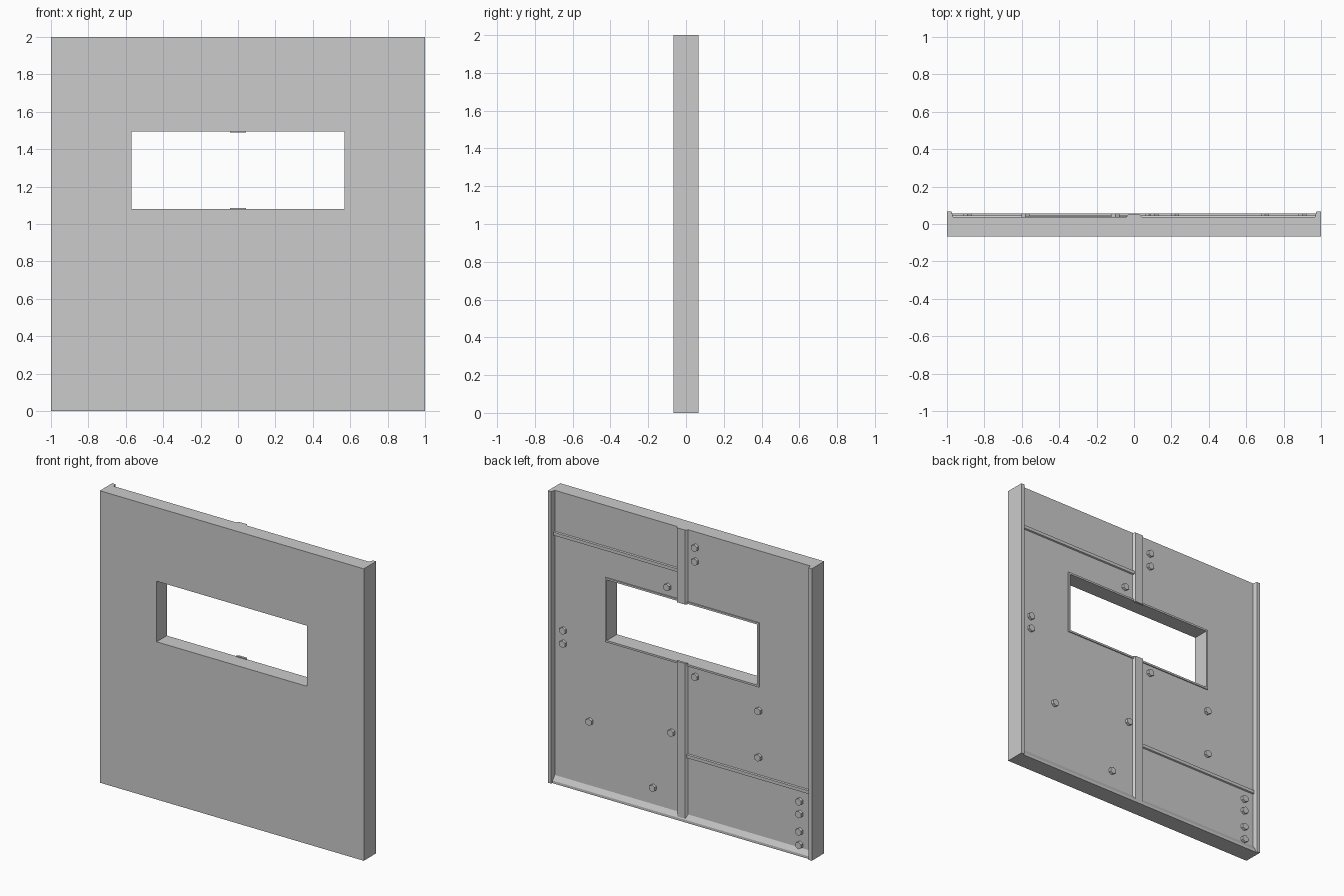
import bpy, bmesh, math
from mathutils import Matrix

if "Cube" in bpy.data.objects:
    bpy.data.objects.remove(bpy.data.objects["Cube"])

FRONT, BACK, RIM = -0.067, 0.037, 0.067


def finish(name, bm):
    bmesh.ops.recalc_face_normals(bm, faces=bm.faces)
    me = bpy.data.meshes.new(name)
    bm.to_mesh(me)
    bm.free()
    ob = bpy.data.objects.new(name, me)
    bpy.context.collection.objects.link(ob)
    return ob


def prism(name, profile, axis, a, b):
    """Extrude a profile: (y, z) points along x, or (x, y) points along z."""
    bm = bmesh.new()
    place = (lambda p, t: (t, p[0], p[1])) if axis == 'x' else (lambda p, t: (p[0], p[1], t))
    lo = [bm.verts.new(place(p, a)) for p in profile]
    hi = [bm.verts.new(place(p, b)) for p in profile]
    n = len(profile)
    bm.faces.new(lo)
    bm.faces.new(hi)
    for i in range(n):
        j = (i + 1) % n
        bm.faces.new((lo[i], lo[j], hi[j], hi[i]))
    return finish(name, bm)


def frame(name, outer, inner, y0, y1):
    """Rectangular ring; rectangles are (half width, z low, z high)."""
    bm = bmesh.new()
    rings = []
    for w, z0, z1 in (outer, inner):
        for y in (y0, y1):
            rings.append([bm.verts.new(c) for c in
                          ((-w, y, z0), (w, y, z0), (w, y, z1), (-w, y, z1))])
    of, ob, nf, nb = rings
    for r, s in ((of, nf), (nf, nb), (nb, ob), (ob, of)):
        for i in range(4):
            j = (i + 1) % 4
            bm.faces.new((r[i], r[j], s[j], s[i]))
    return finish(name, bm)


# Wall slab with window opening, and the thin raised rim on its back
frame("wall_slab", (1.0, 0.0, 2.0), (0.57, 1.08, 1.495), FRONT, BACK)
frame("window_rim", (0.583, 1.067, 1.508), (0.57, 1.08, 1.495), BACK, BACK + 0.007)

# Side flanges
for side, s in (("left", -1), ("right", 1)):
    prism(side + "_flange",
          [(s, BACK), (s, RIM), (s * 0.975, RIM), (s * 0.968, BACK)], 'z', 0.0, 2.0)

# Sloped bottom ledge
prism("bottom_ledge", [(BACK, 0.0), (0.056, 0.0), (0.056, 0.018), (BACK, 0.05)],
      'x', -0.972, 0.972)

# Central strip, broken by the window
strip = [(-0.042, BACK), (-0.03, 0.053), (0.03, 0.053), (0.042, BACK)]
prism("lower_strip", strip, 'z', 0.018, 1.086)
prism("upper_strip", strip, 'z', 1.49, 2.0)

# Horizontal plate seams
for name, z, a, b in (("upper_seam", 1.705, 0.035, 0.972), ("lower_seam", 0.45, -0.972, -0.035)):
    prism(name, [(BACK, z - 0.015), (BACK + 0.009, z - 0.011),
                 (BACK + 0.009, z + 0.011), (BACK, z + 0.015)], 'x', a, b)

# Hexagonal bolts
bolts = [(-0.10, 1.895), (-0.10, 1.80), (0.11, 1.57), (0.90, 1.06), (0.90, 0.97),
         (0.70, 0.49), (0.08, 0.58), (0.22, 0.165), (-0.10, 1.01), (-0.58, 0.905),
         (-0.58, 0.587), (-0.89, 0.368), (-0.89, 0.282), (-0.89, 0.162), (-0.89, 0.07)]
for i, (x, z) in enumerate(bolts):
    bm = bmesh.new()
    bmesh.ops.create_cone(bm, cap_ends=True, segments=6, radius1=0.025, radius2=0.025, depth=0.02,
                          matrix=Matrix.Translation((x, BACK + 0.009, z))
                          @ Matrix.Rotation(math.radians(90), 4, 'X'))
    finish(f"bolt_{i + 1}", bm)
